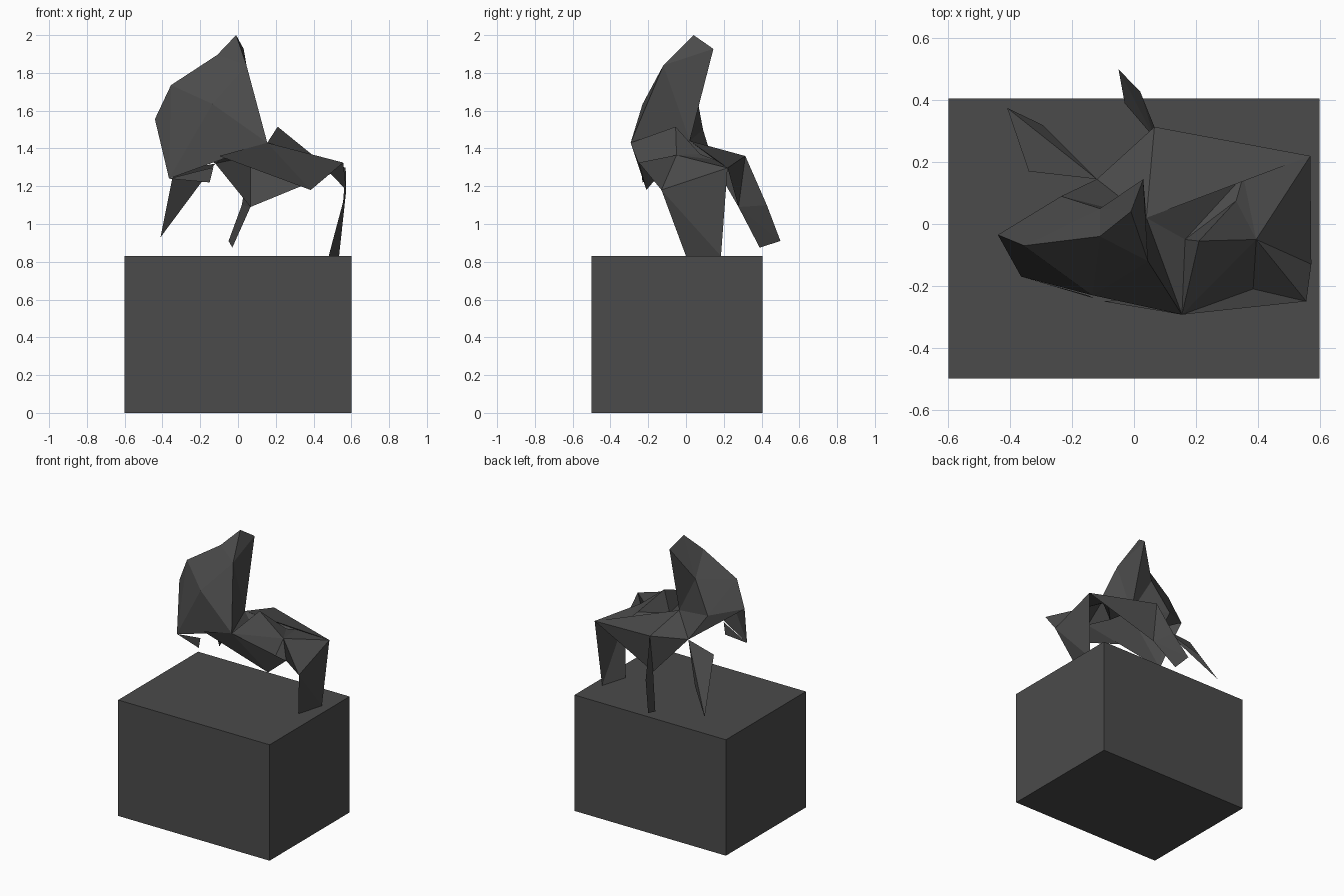
import bpy
import bmesh
from mathutils import Vector

if "Cube" in bpy.data.objects:
    bpy.data.objects.remove(bpy.data.objects["Cube"])

grey = bpy.data.materials.new("dark_grey")
grey.diffuse_color = (0.07, 0.07, 0.07, 1)
grey.use_nodes = True
grey.node_tree.nodes["Principled BSDF"].inputs["Base Color"].default_value = grey.diffuse_color


def finish(name, bm):
    mesh = bpy.data.meshes.new(name)
    bm.to_mesh(mesh)
    bm.free()
    mesh.materials.append(grey)
    obj = bpy.data.objects.new(name, mesh)
    bpy.context.collection.objects.link(obj)
    return obj


def facets(name, *faces):
    """Folded sheet made of flat facets that share their corner points."""
    bm = bmesh.new()
    corners = {}
    for face in faces:
        for p in face:
            if p not in corners:
                corners[p] = bm.verts.new(p)
        ring = [corners[p] for p in face]
        # fold four-sided panels along the first diagonal
        for i in range(1, len(ring) - 1):
            bm.faces.new((ring[0], ring[i], ring[i + 1]))
    bmesh.ops.recalc_face_normals(bm, faces=bm.faces)
    return finish(name, bm)


# plinth block
bm = bmesh.new()
bmesh.ops.create_cube(bm, size=1)
bmesh.ops.scale(bm, vec=(1.2, 0.905, 0.83), verts=bm.verts)
bmesh.ops.translate(bm, vec=Vector((0, -0.047, 0.415)), verts=bm.verts)
finish("plinth", bm)

# head and chest corners
crown = (-0.01, 0.04, 2.0)
nape = (0.03, 0.145, 1.927)
brow = (-0.11, -0.04, 1.895)
cheek = (0.045, -0.12, 1.84)
shoulder = (-0.355, -0.07, 1.735)
chest = (-0.135, -0.23, 1.635)
elbow = (-0.44, -0.035, 1.555)
chest_low = (-0.365, -0.17, 1.24)
spine_top = (-0.11, 0.05, 1.715)
spine_mid = (-0.235, 0.09, 1.50)
# waist corners
waist_front = (0.155, -0.293, 1.43)
waist_back = (0.04, 0.02, 1.44)
rump_left = (-0.12, 0.145, 1.32)
# hindquarter corners
ridge = (0.21, -0.055, 1.515)
hip = (0.395, -0.05, 1.365)
hip_front = (0.557, -0.25, 1.325)
hip_side = (0.573, -0.13, 1.18)
hip_back = (0.57, 0.22, 1.297)
belly_front = (0.385, -0.21, 1.18)
belly_tip = (-0.10, -0.25, 1.36)
hollow = (0.165, -0.05, 1.36)
dip = (0.33, 0.075, 1.37)
haunch = (0.353, 0.155, 1.34)
rump = (0.066, 0.314, 1.36)
rump_low = (0.066, 0.278, 1.09)

# upright body with head
facets("torso",
       (crown, brow, cheek, nape), (brow, shoulder, chest, cheek),
       (chest, waist_front, cheek), (chest, shoulder, chest_low),
       (chest, chest_low, waist_front), (shoulder, elbow, chest_low),
       (cheek, waist_front, waist_back, nape),
       (crown, nape, spine_top, brow), (brow, spine_top, shoulder),
       (spine_top, spine_mid, shoulder), (shoulder, spine_mid, elbow),
       (nape, waist_back, spine_top), (spine_top, waist_back, spine_mid),
       (spine_mid, waist_back, rump_left), (spine_mid, rump_left, elbow))

# low rear body
facets("hindquarters",
       (waist_back, rump, rump_left), (waist_back, haunch, hip_back, rump),
       (haunch, hip, hip_back), (waist_back, hollow, haunch),
       (hollow, dip, haunch), (dip, hip, haunch),
       (hollow, ridge, dip), (ridge, hip, dip),
       (waist_back, waist_front, hollow), (waist_front, ridge, hollow),
       (waist_front, belly_front, hip, ridge),
       (waist_front, hip_front, belly_front), (hip, belly_front, hip_front),
       (waist_front, belly_tip, belly_front),
       (hip_back, rump, rump_low), (rump, rump_left, rump_low))

# right leg standing on the plinth
facets("right_leg",
       (hip, hip_front, hip_side), (hip, hip_side, hip_back),
       (hip_side, hip_back, (0.535, 0.185, 0.83), (0.48, 0.0, 0.83)))

# rear leg
knee = (0.02, 0.428, 1.10)
facets("rear_leg",
       (rump, knee, rump_low),
       (rump_low, knee, (-0.05, 0.5, 0.91), (-0.03, 0.39, 0.875)))

# left leg
left_top = (-0.34, 0.17, 1.28)
facets("left_leg",
       (rump_left, left_top, (-0.41, 0.375, 0.93), (-0.295, 0.32, 1.1)))

# small flap under the chest
facets("chest_flap",
       (chest_low, (-0.13, -0.24, 1.30), (-0.15, -0.23, 1.22)))
